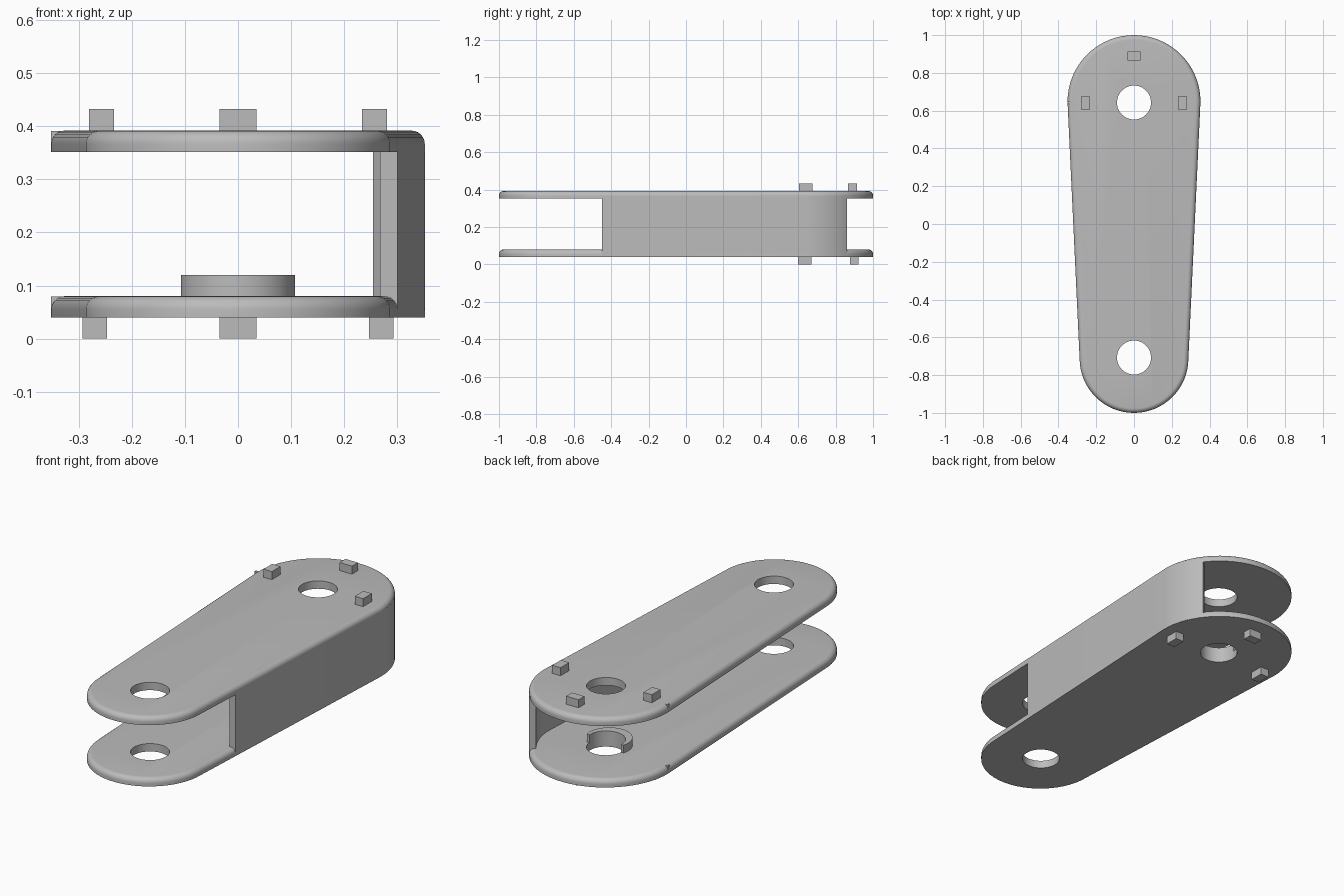
import bpy, bmesh
from math import cos, sin, pi, radians

if "Cube" in bpy.data.objects:
    bpy.data.objects.remove(bpy.data.objects["Cube"])

grey = bpy.data.materials.new("plain_grey")
grey.use_nodes = True
colour = (0.5, 0.5, 0.5, 1)
grey.diffuse_color = colour
grey.node_tree.nodes["Principled BSDF"].inputs["Base Color"].default_value = colour

BACK_Y, BACK_R = 0.648, 0.352
FRONT_Y, FRONT_R = -0.712, 0.288
HOLE_BACK, HOLE_FRONT, HOLE_R = 0.643, -0.707, 0.09


def arc(cy, r, start, end, steps=32):
    """Points on an arc centred on x = 0, angles in degrees."""
    angles = [radians(start + (end - start) * i / steps) for i in range(steps + 1)]
    return [(r * cos(a), cy + r * sin(a)) for a in angles]


def prism(name, points, z0, z1, fillet=0):
    """Extrude an outline upwards, optionally rounding its top rim."""
    bm = bmesh.new()
    base = bm.faces.new([bm.verts.new((x, y, z0)) for x, y in points])
    ext = bmesh.ops.extrude_face_region(bm, geom=[base], use_keep_orig=True)
    top = [g for g in ext["geom"] if isinstance(g, bmesh.types.BMVert)]
    bmesh.ops.translate(bm, verts=top, vec=(0, 0, z1 - z0))
    bmesh.ops.recalc_face_normals(bm, faces=bm.faces)
    if fillet:
        rim = [e for e in bm.edges if all(v.co.z > z1 - 1e-4 for v in e.verts)]
        bmesh.ops.bevel(bm, geom=rim, offset=fillet, segments=6,
                        profile=0.5, affect='EDGES')
    mesh = bpy.data.meshes.new(name)
    bm.to_mesh(mesh)
    bm.free()
    mesh.materials.append(grey)
    obj = bpy.data.objects.new(name, mesh)
    bpy.context.collection.objects.link(obj)
    return obj


def activate(obj):
    bpy.ops.object.select_all(action='DESELECT')
    obj.select_set(True)
    bpy.context.view_layer.objects.active = obj


def smooth(obj):
    activate(obj)
    bpy.ops.object.shade_smooth_by_angle(angle=radians(35))


def box(name, x, y, z0, z1, w, d):
    return prism(name, [(x - w / 2, y - d / 2), (x + w / 2, y - d / 2),
                        (x + w / 2, y + d / 2), (x - w / 2, y + d / 2)], z0, z1)


def drill(obj, y):
    """Cut a round hole straight through."""
    cutter = prism("hole_cutter", arc(y, HOLE_R, 0, 352.5, 47), -0.2, 0.6)
    cutter.hide_render = True
    mod = obj.modifiers.new("hole", 'BOOLEAN')
    mod.operation, mod.solver, mod.object = 'DIFFERENCE', 'EXACT', cutter
    activate(obj)
    bpy.ops.object.modifier_apply(modifier=mod.name)
    bpy.data.objects.remove(cutter)


# Two tapered plates with rounded ends and two holes each
outline = arc(BACK_Y, BACK_R, 0, 180) + arc(FRONT_Y, FRONT_R, 180, 360)
for name, z in (("lower", 0.04), ("upper", 0.352)):
    plate = prism(name + "_plate", outline, z, z + 0.04, 0.025)
    drill(plate, HOLE_BACK)
    drill(plate, HOLE_FRONT)
    smooth(plate)
    # Small nub where the straight edge meets the back arc
    box(name + "_edge_nub", -0.343, 0.642, z + 0.01, z + 0.039, 0.018, 0.012)

# Side wall following the left edge and part of the back arc
THICK, WALL_FRONT = 0.033, -0.45
edge_x = FRONT_R + (BACK_R - FRONT_R) * (WALL_FRONT - FRONT_Y) / (BACK_Y - FRONT_Y)
outer = [(edge_x, WALL_FRONT)] + arc(BACK_Y, BACK_R, 0, 37, 12)
inner = arc(BACK_Y, BACK_R - THICK, 37, 0, 12) + [(edge_x - THICK, WALL_FRONT)]
smooth(prism("side_wall", outer + inner, 0.042, 0.367))

# Partial collar around the back hole of the lower plate
collar = prism("hole_collar", arc(0.618, 0.108, 163, 377), 0.075, 0.12)
drill(collar, HOLE_BACK)
smooth(collar)

# Locating pegs above and below the back end
for place, z0, z1, px, py, back in (("top", 0.385, 0.433, 0.257, 0.64, 0.89),
                                    ("bottom", 0, 0.045, 0.27, 0.635, 0.9)):
    for side, s in (("left", 1), ("right", -1)):
        box(f"{place}_{side}_peg", s * px, py, z0, z1, 0.047, 0.07)
    box(f"{place}_back_peg", 0, back, z0, z1, 0.07, 0.047)
